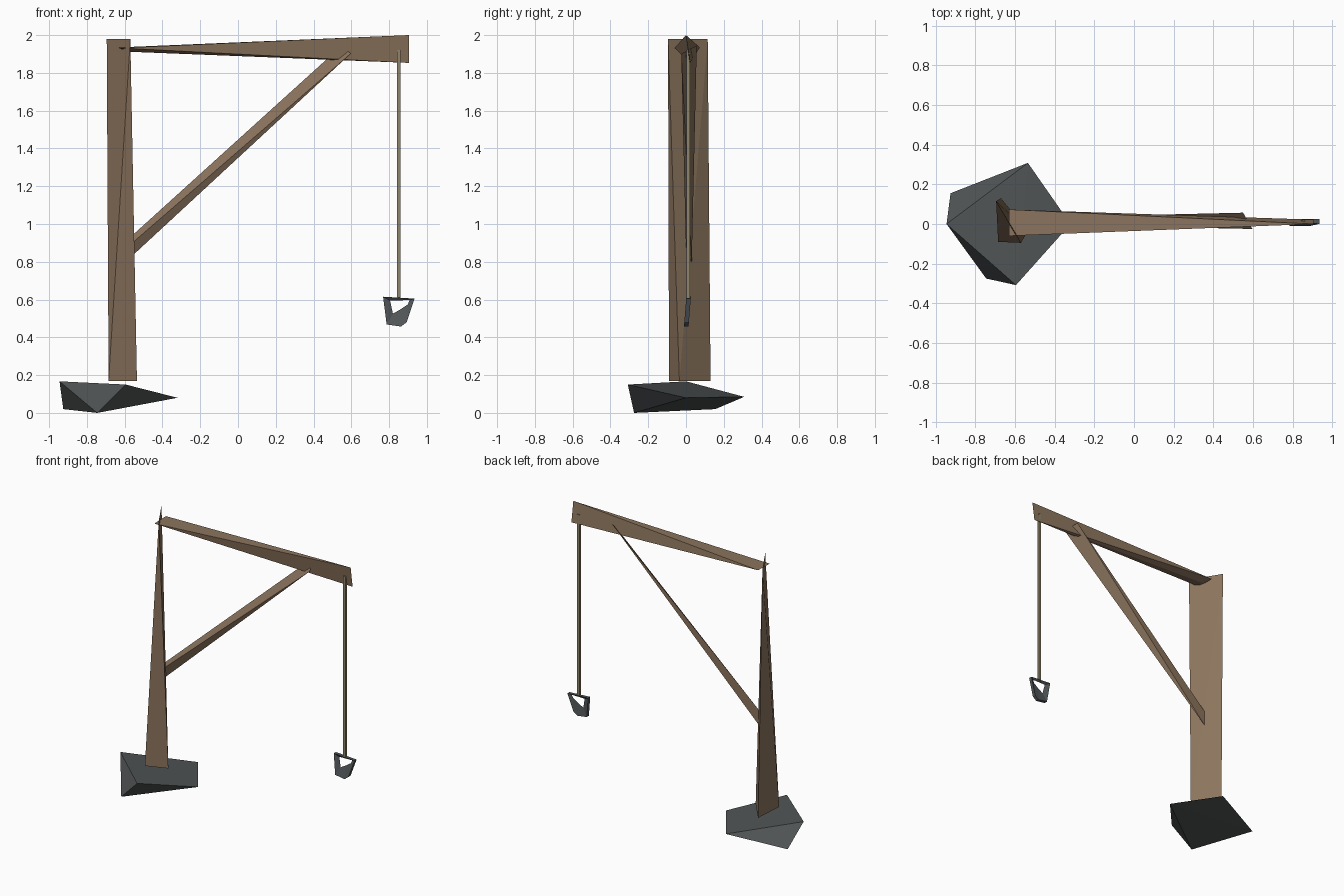
import bpy, bmesh

if "Cube" in bpy.data.objects:
    bpy.data.objects.remove(bpy.data.objects["Cube"])


def material(name, rgb):
    m = bpy.data.materials.new(name)
    m.diffuse_color = (*rgb, 1)
    m.use_nodes = True
    m.node_tree.nodes["Principled BSDF"].inputs["Base Color"].default_value = m.diffuse_color
    return m


wood = material("wood", (0.26, 0.175, 0.11))
stone = material("dark_stone", (0.08, 0.088, 0.09))
iron = material("iron", (0.085, 0.095, 0.1))
rope_mat = material("rope", (0.27, 0.24, 0.15))


def finish(name, bm, mat):
    bmesh.ops.recalc_face_normals(bm, faces=bm.faces)
    me = bpy.data.meshes.new(name)
    bm.to_mesh(me)
    bm.free()
    me.materials.append(mat)
    ob = bpy.data.objects.new(name, me)
    bpy.context.collection.objects.link(ob)
    return ob


def hull(name, points, mat):
    """Faceted solid wrapped around a few corner points."""
    bm = bmesh.new()
    for p in points:
        bm.verts.new(p)
    bmesh.ops.convex_hull(bm, input=bm.verts)
    return finish(name, bm, mat)


# Rough stone footing
hull("base_stone", [(-0.945, 0, 0.167), (-0.925, 0.155, 0.02), (-0.535, 0.308, 0.085),
                    (-0.32, 0.0, 0.08), (-0.595, -0.308, 0.15), (-0.745, -0.275, 0.0)], stone)

# Post: triangular foot, wedge top
hull("post", [(-0.685, -0.09, 0.17), (-0.535, -0.035, 0.17), (-0.67, 0.13, 0.17),
              (-0.695, 0.115, 1.98), (-0.57, -0.095, 1.98)], wood)

# Beam: triangular end at the post, upright wedge at the tip
hull("beam", [(-0.63, -0.06, 1.932), (-0.63, 0.073, 1.935), (-0.58, 0.02, 1.912),
              (0.905, 0.0, 2.0), (0.905, 0.022, 1.853)], wood)

# Diagonal brace
hull("brace", [(-0.62, 0.03, 0.885), (-0.6, 0.0, 0.865), (-0.61, 0.03, 0.785),
               (0.597, -0.025, 1.902), (0.55, 0.057, 1.945)], wood)

# Rope: thin square prism
r = 0.009
hull("rope", [(0.852 + sx * r, 0.011 + sy * r, z)
              for sx in (-1, 1) for sy in (-1, 1) for z in (0.605, 1.922)], rope_mat)

# Iron ring: five-sided loop with a triangular section
outer = [(0.768, 0.615), (0.935, 0.605), (0.893, 0.48), (0.863, 0.457), (0.787, 0.468)]
inner = [(0.805, 0.595), (0.908, 0.597), (0.9, 0.575), (0.86, 0.548), (0.82, 0.525)]
bm = bmesh.new()
lean = lambda z: 0.08 * (z - 0.54)
loops = [[bm.verts.new((x, y + lean(z), z)) for x, z in pts]
         for pts, y in ((outer, -0.004), (outer, 0.02), (inner, 0.008))]
for a in range(3):
    p, q = loops[a], loops[(a + 1) % 3]
    for i in range(5):
        j = (i + 1) % 5
        bm.faces.new((p[i], p[j], q[j], q[i]))
finish("hook_ring", bm, iron)
